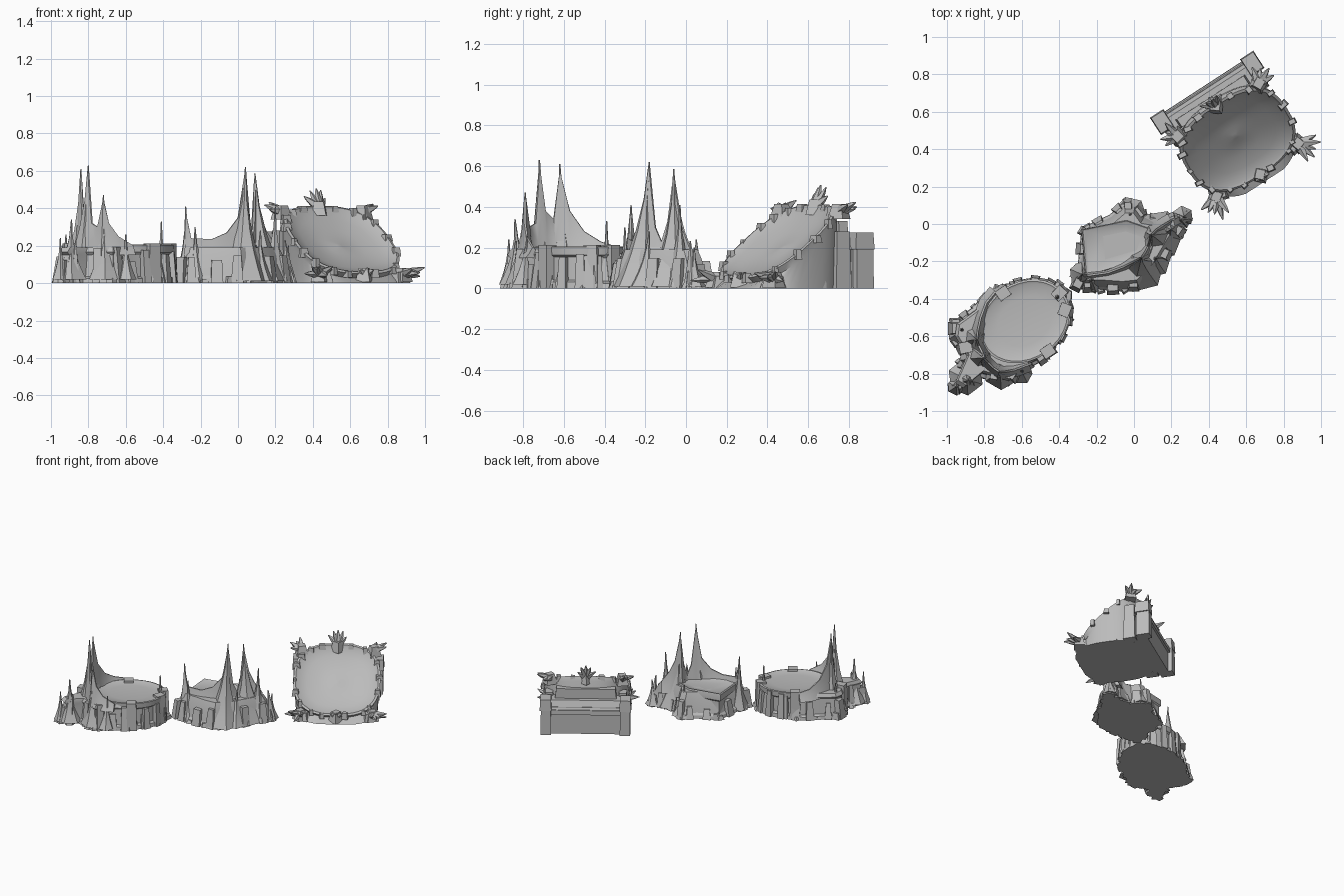
import bpy, bmesh, math, random
from math import sin, cos, pi
from mathutils import Vector, Matrix

if "Cube" in bpy.data.objects:
    bpy.data.objects.remove(bpy.data.objects["Cube"])

random.seed(4)
R = random.uniform
stone = bpy.data.materials.new("grey stone")
stone.diffuse_color = (0.5, 0.5, 0.5, 1)
stone.use_nodes = True
stone.node_tree.nodes["Principled BSDF"].inputs["Base Color"].default_value = stone.diffuse_color
WORLD = Matrix.Identity(4)
# frame of the dish building: x along its back wall, y towards the wall
A = math.radians(33)
DISH = Matrix.Translation((0.71 * cos(A), 0.71 * sin(A), 0)) @ Matrix.Rotation(A, 4, 'Z')


def mesh(name, verts, faces, mat=WORLD, angle=32):
    me = bpy.data.meshes.new(name)
    me.from_pydata([mat @ Vector(v) for v in verts], [], faces)
    bm = bmesh.new()
    bm.from_mesh(me)
    bmesh.ops.recalc_face_normals(bm, faces=bm.faces)
    bm.to_mesh(me)
    bm.free()
    me.materials.append(stone)
    ob = bpy.data.objects.new(name, me)
    bpy.context.collection.objects.link(ob)
    bpy.ops.object.select_all(action='DESELECT')
    ob.select_set(True)
    bpy.context.view_layer.objects.active = ob
    bpy.ops.object.shade_smooth_by_angle(angle=math.radians(angle))
    return ob


def loft(name, rings, mat=WORLD, angle=32):
    """Skin rings of equal length and cap the ends."""
    n, m = len(rings[0]), len(rings)
    faces = [(i * n + j, i * n + (j + 1) % n, (i + 1) * n + (j + 1) % n, (i + 1) * n + j)
             for i in range(m - 1) for j in range(n)]
    faces += [tuple(range(n))[::-1], tuple(range((m - 1) * n, m * n))]
    return mesh(name, [p for r in rings for p in r], faces, mat, angle)


def spire(name, base, tip, r, power=2.2, sides=6, mat=WORLD):
    """Concave tapering spike from base to tip."""
    base, tip = Vector(base), Vector(tip)
    q = (tip - base).to_track_quat('Z', 'Y')
    up = abs((tip - base).normalized().z) > 0.7
    rings, spin = [], R(0, pi)
    for t in (0, 0.12, 0.27, 0.45, 0.7, 1):
        rad = r * (1 - t) ** power + 0.008 * (1 - 0.6 * t)
        ring = []
        for k in range(sides):
            o = Vector((rad * cos(spin + 2 * pi * k / sides), rad * sin(spin + 2 * pi * k / sides), 0))
            ring.append(base.lerp(tip, t) + (o if up else q @ o))
        rings.append(ring)
    return loft(name, rings, mat)


def block(name, c, size, z0=0, turn=0, taper=0.8, mat=WORLD, lean=0):
    """Tapered upright block standing at height z0, leaning along its own y."""
    m = mat @ Matrix.Translation((c[0], c[1], z0)) @ Matrix.Rotation(turn, 4, 'Z')
    x, y, h = size[0] / 2, size[1] / 2, size[2]
    q = [(-x, -y), (x, -y), (x, y), (-x, y)]
    return loft(name, [[(a, b, 0) for a, b in q], [(a * taper, b * taper + lean, h) for a, b in q]], m)


def base(name, outline, centre, levels):
    """Ruin walls: the ground outline lofted through (height, scale) levels."""
    c = Vector(centre)
    return loft(name, [[(*(c + (Vector(p) - c) * s), z) for p in outline] for z, s in levels], angle=25)


def curtain(name, path, z0, thick):
    """Sweeping wall whose top edge follows path heights."""
    rings = []
    for i, p in enumerate(path):
        a, b = path[max(i - 1, 0)], path[min(i + 1, len(path) - 1)]
        d = Vector((b[0] - a[0], b[1] - a[1], 0)).normalized()
        n = Vector((-d.y, d.x, 0)) * thick
        f, g = Vector((p[0], p[1], z0)), Vector(p)
        mid = f.lerp(g, 0.45)
        rings.append([f + n, mid + n * 0.5, g + n * 0.12, g - n * 0.12, mid - n * 0.5, f - n])
    return loft(name, rings, angle=40)


def buttresses(name, outline, centre, step, hmin, hmax):
    """Broken piers, a few pinnacles and low rubble round the walls."""
    c = Vector(centre)
    for i, p in enumerate(outline):
        p, q = Vector(p), Vector(outline[(i + 1) % len(outline)])
        k = max(1, round((q - p).length / step))
        turn = math.atan2(q.y - p.y, q.x - p.x)
        # outlines run either way round, so lean towards the centre
        side = 1 if (c - p).dot(Vector((-(q - p).y, (q - p).x))) > 0 else -1
        for j in range(k):
            w = c + (p.lerp(q, (j + R(0.3, 0.6)) / k) - c) * 0.92
            block(name + "_pier", w, (R(0.045, 0.07), R(0.05, 0.08), R(hmin, hmax)), 0, turn + R(-.15, .15),
                  R(.6, .85), lean=side * .015)
            if R(0, 1) < 0.3:
                e = c + (w - c) * 0.94
                spire(name + "_pinnacle", (*w, 0), (*e, R(0.12, 0.24)), R(0.03, 0.04), 1.3, 5)
            foot = c + (p.lerp(q, R(0, 1)) - c) * 0.95
            block(name + "_rubble", foot, (R(.04, .07), R(.03, .05), R(.02, .05)), 0, R(0, 3), .6)


def platform(name, c, a, b, turn, z, depth):
    """Oval floor on a recessed drum, with footing, raised lip and shallow hollow."""
    rings = []
    for s, h in ((1.04, -z), (1.03, .03 - z), (.95, .04 - z), (.94, -.05), (1, -.04), (1.01, 0), (.96, .003),
                 (.9, -.3 * depth), (.6, -.7 * depth), (.25, -depth)):
        ring = []
        for k in range(32):
            t = 2 * pi * k / 32
            x, y = a * s * cos(t), b * s * sin(t)
            ring.append((c[0] + x * cos(turn) - y * sin(turn), c[1] + x * sin(turn) + y * cos(turn), z + h))
        rings.append(ring)
    return loft(name, rings)


# --- west ruin: oval floor, spires on its outer corner
west = [(-.33, -.36), (-.41, -.31), (-.56, -.30), (-.69, -.32), (-.78, -.36), (-.87, -.45), (-.98, -.53),
        (-.99, -.60), (-.92, -.72), (-.99, -.88), (-.94, -.91), (-.83, -.82), (-.67, -.87), (-.61, -.80),
        (-.45, -.71), (-.41, -.64), (-.34, -.51)]
base("west_walls", west, (-.66, -.58), [(0, 1), (.025, .985), (.035, .91), (.15, .86), (.165, .9), (.19, .85)])
WT = math.radians(35)
platform("west_floor", (-.585, -.52), .255, .205, WT, .203, .012)
# pillars with leaning braces round the open side of the drum
for k in range(9):
    t = math.radians(-85 + k * 22)
    x, y = .255 * cos(t), .205 * sin(t)
    c = (-.585 + x * cos(WT) - y * sin(WT), -.52 + x * sin(WT) + y * cos(WT))
    block("drum_pillar", c, (.05, .045, R(.15, .2)), 0, t + WT + pi / 2, .75, lean=.008)
buttresses("west", west, (-.66, -.58), .12, .1, .2)
curtain("west_curtain", [(-.74, -.36, .21), (-.79, -.42, .23), (-.82, -.50, .28), (-.835, -.57, .38),
                         (-.84, -.62, .58), (-.83, -.65, .34), (-.81, -.69, .38), (-.80, -.72, .60),
                         (-.78, -.74, .32), (-.75, -.77, .30), (-.72, -.79, .45), (-.69, -.79, .32),
                         (-.64, -.78, .25), (-.56, -.75, .2)], .15, .04)
for b, t, r in [((-.83, -.70), (-.80, -.72, .63), .1), ((-.85, -.60), (-.84, -.62, .61), .1),
                ((-.71, -.79), (-.72, -.79, .47), .09), ((-.90, -.82), (-.89, -.84, .34), .09),
                ((-.95, -.87), (-.95, -.87, .24), .04), ((-.92, -.58), (-.92, -.56, .26), .07),
                ((-.41, -.39), (-.41, -.39, .33), .05), ((-.60, -.80), (-.60, -.78, .26), .05)]:
    spire("west_spire", (*b, .02), t, r)
for x, y, a in [(-.70, -.37, .6), (-.40, -.37, .8), (-.46, -.68, .6), (-.90, -.66, .2), (-.37, -.46, 1.2)]:
    block("west_pier_cap", (x, y), (.08, .07, .213), 0, a, .85)

# --- middle ruin: lower floor behind a sweeping spired wall
mid = [(-.34, -.33), (-.30, -.21), (-.28, -.02), (-.13, .05), (-.05, .12), (.01, .12), (.06, .05), (.17, .03),
       (.29, .07), (.30, .03), (.235, -.08), (.14, -.24), (.03, -.35), (-.07, -.36), (-.21, -.35), (-.31, -.35)]
base("middle_walls", mid, (-.04, -.14), [(0, 1), (.025, .985), (.04, .93), (.14, .84), (.19, .76)])
floor = [(-.28, -.03), (-.04, .02), (.13, -.04), (.08, -.18), (-.26, -.28)]
base("middle_floor", floor, (-.05, -.1), [(0, .99), (.03, .98), (.04, .94), (.14, .94), (.15, 1.01), (.195, 1),
                                          (.203, .97), (.198, .9), (.19, .5)])
buttresses("middle", mid, (-.04, -.14), .13, .06, .15)
curtain("middle_curtain", [(-.28, -.27, .38), (-.25, -.275, .24), (-.14, -.26, .235), (-.06, -.23, .27),
                           (0, -.2, .35), (.04, -.18, .60), (.06, -.15, .30), (.075, -.12, .23), (.085, -.09, .33),
                           (.09, -.06, .56), (.12, -.03, .36), (.15, -.01, .28), (.2, .02, .2)], .12, .04)
for b, t, r in [((.03, -.23), (.04, -.18, .62), .13), ((.13, -.06), (.09, -.06, .585), .13),
                ((.19, -.03), (.20, -.03, .41), .08), ((-.27, -.27), (-.28, -.27, .41), .07),
                ((-.02, .06), (-.02, .05, .24), .08), ((-.22, -.30), (-.23, -.30, .30), .06),
                ((.26, .04), (.27, .04, .20), .05), ((.11, -.20), (.12, -.18, .28), .08)]:
    spire("middle_spire", (*b, .01), t, r)

# --- dish building: tilted bowl on a solid wedge body
TILT = math.radians(38.5)


def on_dish(x, y, h=0):
    """Point on the tilted dish plane, raised by h along its normal."""
    return (x, .075 + y * cos(TILT) - h * sin(TILT), .232 + y * sin(TILT) + h * cos(TILT))


def rounded(t, r):
    p = lambda c: math.copysign(abs(c) ** .76, c)
    return .31 * r * p(cos(t)), .29 * r * p(sin(t))


angles = [2 * pi * k / 40 for k in range(40)]
rings = [[(x * .95, max(-.19, min(.35, .075 + y * .95)), 0) for x, y in (rounded(t, 1) for t in angles)]]
for r, h in ((.99, -.035), (1.01, 0), (.96, .004), (.92, -.006), (.7, -.028), (.45, -.042), (.2, -.048), (.05, -.04)):
    rings.append([on_dish(*rounded(t, r), h) for t in angles])
loft("dish_body", rings, DISH)

# back wall with end columns, ledge and plinth
block("back_wall", (0, .36), (.58, .08, .21), 0, 0, .97, DISH)
block("wall_ledge", (0, .375), (.58, .08, .035), .155, 0, .95, DISH)
block("wall_coping", (0, .35), (.58, .11, .065), .19, 0, .85, DISH, lean=-.02)
block("dish_back_support", (0, .32), (.5, .06, .33), 0, 0, .85, DISH)
for s in (-1, 1):
    block("end_column", (s * .285, .38), (.075, .1, .19), 0, 0, .95, DISH)
    block("end_capital", (s * .287, .375), (.085, .11, .085), .19, 0, .9, DISH)
    block("side_pier", (s * .265, .27), (.07, .09, .28), 0, 0, .8, DISH)
    block("side_step", (s * .26, .13), (.06, .09, .15), 0, 0, .75, DISH)
    block("corner_foot", (s * .24, -.1), (.1, .1, .06), 0, .3 * s, .7, DISH)

# broken lumps along the rim
for i in range(18):
    t = 2 * pi * (i + R(-.3, .3)) / 18
    x, y = rounded(t, .98)
    _, py, pz = on_dish(x, y)
    block("rim_lump", (x, py), (R(.025, .06), R(.025, .045), R(.035, .05)), max(0, pz - .03), R(-.2, .2), .75, DISH)

# claw-like spikes at the corners and edge centres
for cx, cy, n, size in [(-1, 1, 4, .1), (1, 1, 4, .1), (-1, -1, 5, .125), (1, -1, 5, .125), (0, 1, 5, .11), (0, -1, 3, .06)]:
    p = Vector(on_dish(cx * .26, cy * (.245 if cx else .28)))
    if cy < 0:
        p.z = .05
    block("claw_root", p, (.085, .08, .075), max(0, p.z - .045), R(0, 1), .6, DISH)
    for k in range(n):
        f = (k / (n - 1) - .5) * 2
        if cx == 0:
            d = Vector((f * .5, cy * .3, .9 - abs(f) * .5 if cy > 0 else .25))
        else:
            a = math.atan2(cy * (.5 if cy > 0 else .8), cx * .65) + f * .75
            d = Vector((cos(a), sin(a), R(.05, .5) if cy > 0 else R(-.2, .4)))
        tip = p + d.normalized() * size * R(.75, 1.1)
        tip.z = max(tip.z, .015)
        spire("claw_spike", p + Vector((d.x, d.y, 0)) * .01, tip, .02, .7, 5, DISH)
